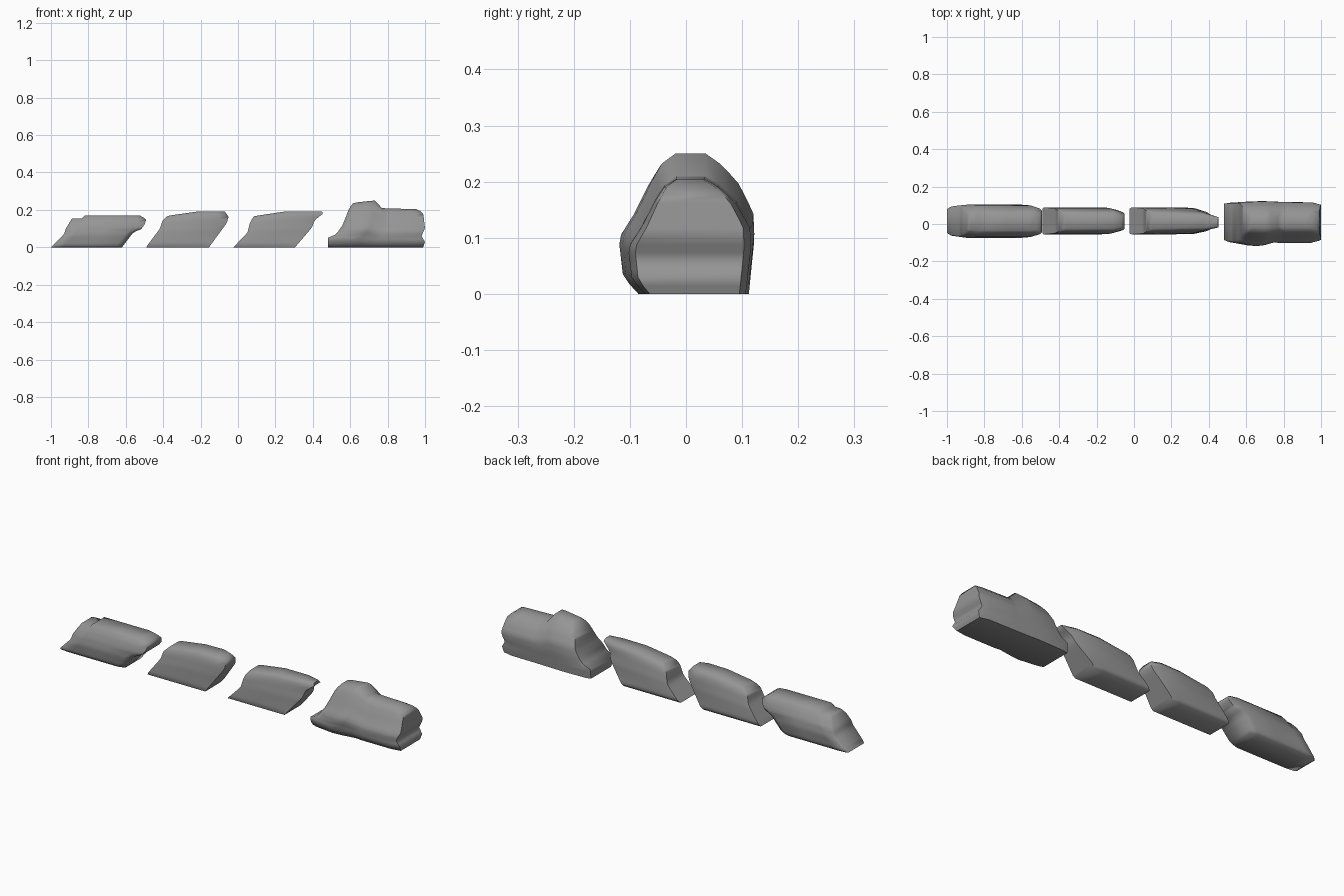
import bpy, bmesh, math

cube = bpy.data.objects.get("Cube")
if cube:
    bpy.data.objects.remove(cube)

grey = bpy.data.materials.new("stone_grey")
grey.use_nodes = True
COLOUR = (0.3, 0.3, 0.3, 1)
grey.diffuse_color = COLOUR
grey.node_tree.nodes["Principled BSDF"].inputs["Base Color"].default_value = COLOUR

LEVELS = 15


def interp(table, v):
    """Piecewise linear lookup in a list of (key, value)."""
    for (a, p), (b, q) in zip(table, table[1:]):
        if v <= b:
            return p + (q - p) * max(0, (v - a) / (b - a))
    return table[-1][1]


def hull(name, left, right, section, stations, taper):
    """Loft a section between two end profiles.
    left, right: (z, x) end profiles; section: (height, -y, +y);
    stations: (t, top, -y scale, +y scale); taper: scales act on the top most."""
    bm = bmesh.new()
    minus = [(h, a) for h, a, b in section]
    plus = [(h, b) for h, a, b in section]
    rings = []
    for t, top, sa, sb in stations:
        sides = []
        for table, s in ((minus, sa), (plus, sb)):
            side = []
            for k in range(LEVELS):
                h = k / (LEVELS - 1)
                z = h * top
                x0, x1 = interp(left, z), interp(right, z)
                scale = 1 - (1 - s) * (h if taper else 1)
                y = interp(table, h) * scale
                side.append(bm.verts.new((x0 + (x1 - x0) * t, y, z)))
            sides.append(side)
        rings.append(sides)
    # Sides, roof and floor
    for (a0, b0), (a1, b1) in zip(rings, rings[1:]):
        p, q = a0 + b0[::-1], a1 + b1[::-1]
        for i in range(len(p)):
            j = (i + 1) % len(p)
            bm.faces.new((p[i], p[j], q[j], q[i]))
    # End caps
    for a, b in (rings[0], rings[-1]):
        for k in range(LEVELS - 1):
            bm.faces.new((a[k], b[k], b[k + 1], a[k + 1]))
    bmesh.ops.recalc_face_normals(bm, faces=bm.faces)
    mesh = bpy.data.meshes.new(name)
    bm.to_mesh(mesh)
    bm.free()
    mesh.materials.append(grey)
    obj = bpy.data.objects.new(name, mesh)
    bpy.context.collection.objects.link(obj)
    bpy.ops.object.select_all(action="DESELECT")
    obj.select_set(True)
    bpy.context.view_layer.objects.active = obj
    bpy.ops.object.shade_smooth_by_angle(angle=math.radians(65))


# Shared section of the slim blocks: widest low down, chamfered at the roof
slim = [(0, -.05, .08), (.08, -.056, .09), (.5, -.053, .086),
        (.8, -.045, .076), (.92, -.038, .068), (1, -.025, .052)]
wide = [(0, -.06, .09), (.08, -.068, .098), (.4, -.075, .104),
        (.65, -.068, .098), (.85, -.055, .082), (1, -.035, .062)]

hull("stepped_block",
     [(0, -1), (.07, -.93), (.1, -.92), (.15, -.89), (.17, -.88)],
     [(0, -.62), (.08, -.56), (.095, -.52), (.12, -.5), (.15, -.49), (.17, -.525)],
     wide,
     [(0, .155, .8, .88), (.03, .155, .92, .96), (.14, .155, 1, 1), (.17, .17, 1, 1),
      (.55, .17, 1, 1), (.9, .17, 1, 1), (1, .17, .82, .86)], False)

hull("slanted_block",
     [(0, -.49), (.01, -.485), (.1, -.417), (.14, -.405), (.165, -.38)],
     [(0, -.155), (.13, -.06), (.165, -.05), (.19, -.07)],
     slim,
     [(0, .165, .9, .94), (.05, .17, 1, 1), (.5, .19, 1, 1),
      (.85, .192, 1, 1), (1, .19, .55, .7)], True)

hull("pointed_block",
     [(0, -.025), (.077, .05), (.135, .065), (.165, .085)],
     [(0, .305), (.105, .395), (.145, .41), (.18, .455), (.192, .45)],
     slim,
     [(0, .165, .9, .94), (.05, .169, 1, 1), (.43, .19, .9, .95),
      (.8, .192, .85, .88), (1, .192, .45, .5)], True)

# Tall block with a raised cab and a lower tail
hull("cab_block",
     [(0, .48), (.05, .48), (.07, .525), (.12, .56), (.21, .595), (.235, .615)],
     [(0, .99), (.03, 1), (.06, .98), (.1, 1), (.185, .99), (.205, .95)],
     [(0, -.085, .112), (.12, -.112, .115), (.4, -.12, .122), (.58, -.092, .12),
      (.8, -.065, .092), (.93, -.045, .06), (1, -.02, .035)],
     [(0, .235, .75, .92), (.06, .24, .85, .97), (.25, .247, 1, 1), (.35, .25, .95, 1),
      (.49, .21, .82, .98), (.56, .208, .86, .97), (.9, .205, .86, .95),
      (1, .205, .76, .85)], False)
